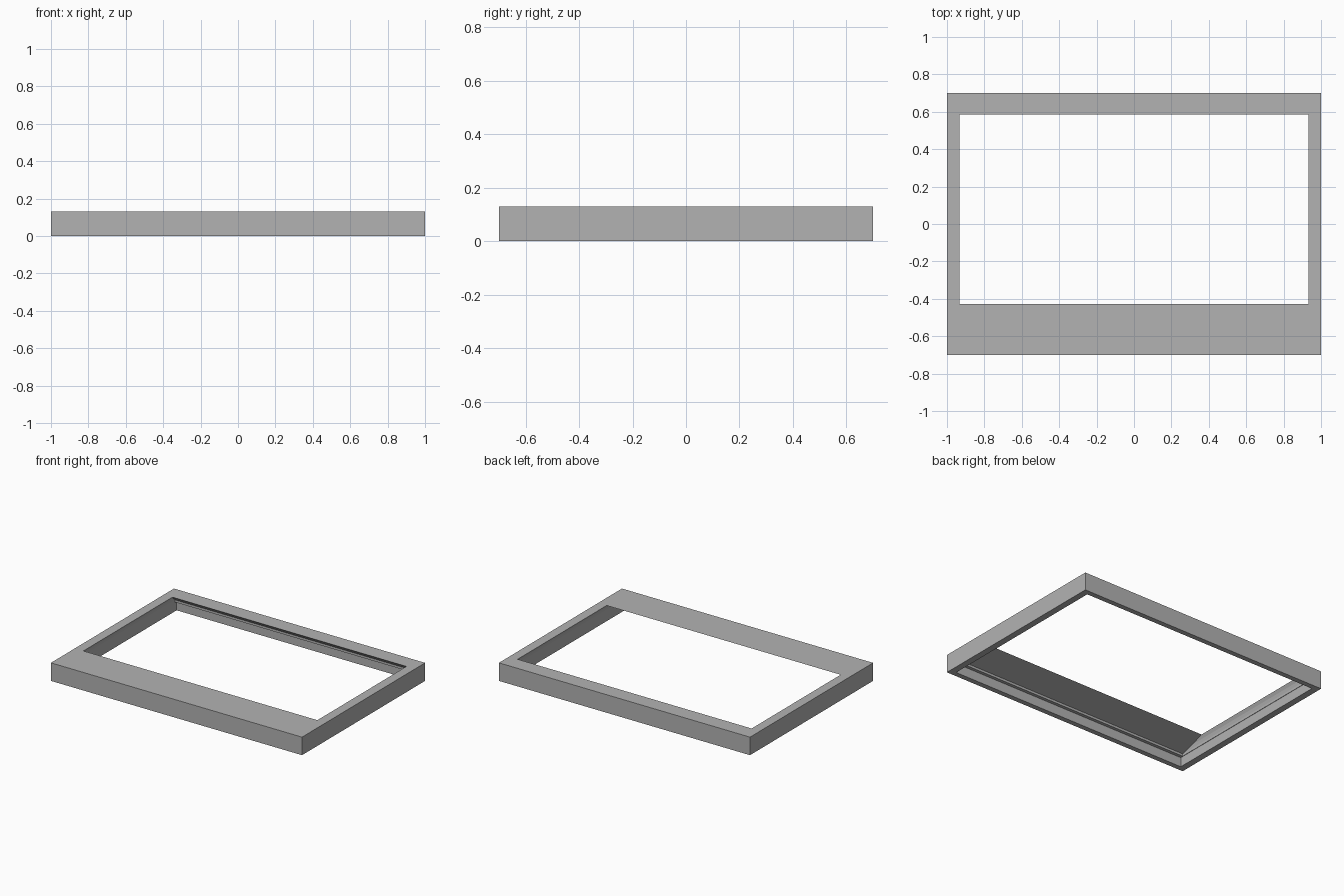
import bpy
import bmesh

if "Cube" in bpy.data.objects:
    bpy.data.objects.remove(bpy.data.objects["Cube"], do_unlink=True)

# Plain grey finish
grey = bpy.data.materials.new("plain_grey")
grey.use_nodes = True
colour = (0.45, 0.45, 0.45, 1)
grey.diffuse_color = colour
grey.node_tree.nodes["Principled BSDF"].inputs["Base Color"].default_value = colour

# Frame section, as rectangles: half width, front y, back y, height
HEIGHT = 0.13
rings = [
    (1.0, -0.7, 0.7, 0),               # outer wall
    (1.0, -0.7, 0.7, HEIGHT),
    (0.932, -0.428, 0.585, HEIGHT),    # opening edge
    (0.944, -0.534, 0.612, 0.107),     # bevelled underside
    (0.95, -0.64, 0.64, 0.085),
    (0.95, -0.64, 0.64, 0.068),        # inner step
    (0.953, -0.663, 0.663, 0.068),
    (0.953, -0.663, 0.663, 0),         # inner wall
]


def rectangle(bm, half, front, back, z):
    corners = ((-half, front), (half, front), (half, back), (-half, back))
    return [bm.verts.new((x, y, z)) for x, y in corners]


# Join each rectangle to the next, closing the section at the base
bm = bmesh.new()
loops = [rectangle(bm, *ring) for ring in rings]
for lower, upper in zip(loops, loops[1:] + loops[:1]):
    for i in range(4):
        j = (i + 1) % 4
        bm.faces.new((lower[i], lower[j], upper[j], upper[i]))
bmesh.ops.recalc_face_normals(bm, faces=bm.faces)

mesh = bpy.data.meshes.new("bezel_frame")
bm.to_mesh(mesh)
bm.free()
mesh.materials.append(grey)
frame = bpy.data.objects.new("bezel_frame", mesh)
bpy.context.collection.objects.link(frame)
